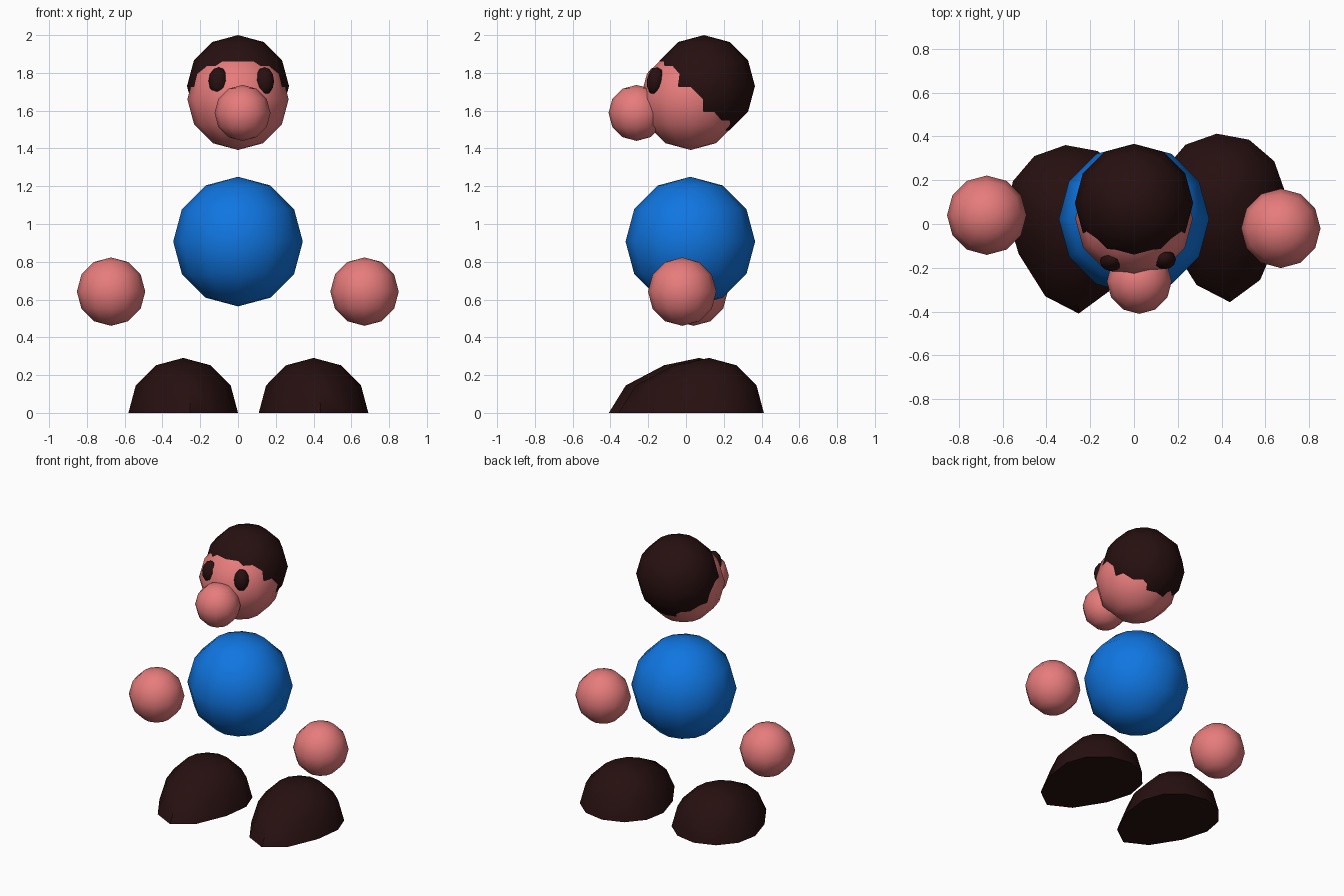
import bpy, bmesh, math
from mathutils import Matrix, Vector

cube = bpy.data.objects.get("Cube")
if cube:
    bpy.data.objects.remove(cube, do_unlink=True)


def material(name, color):
    m = bpy.data.materials.new(name)
    m.use_nodes = True
    m.diffuse_color = (*color, 1)
    m.node_tree.nodes["Principled BSDF"].inputs["Base Color"].default_value = (*color, 1)
    return m


skin = material("skin pink", (0.8, 0.2, 0.2))
blue = material("shirt blue", (0.005, 0.18, 0.75))
brown = material("dark brown", (0.02, 0.005, 0.005))


def ball(name, center, radii, mat, tilt=(0, 0, 0), shape=None):
    """Low-poly ball, optionally reshaped while still a unit sphere."""
    bm = bmesh.new()
    bmesh.ops.create_uvsphere(bm, u_segments=12, v_segments=6, radius=1)
    if shape:
        shape(bm)
    bmesh.ops.scale(bm, vec=Vector(radii), verts=bm.verts)
    mesh = bpy.data.meshes.new(name)
    bm.to_mesh(mesh)
    bm.free()
    mesh.materials.append(mat)
    obj = bpy.data.objects.new(name, mesh)
    obj.location = center
    obj.rotation_euler = [math.radians(a) for a in tilt]
    bpy.context.collection.objects.link(obj)
    bpy.ops.object.select_all(action="DESELECT")
    obj.select_set(True)
    bpy.context.view_layer.objects.active = obj
    bpy.ops.object.shade_smooth_by_angle(angle=math.radians(50))
    return obj


def shoe_shape(bm):
    """Halve the ball with a flat sole and draw the toe out to a point."""
    cut = bmesh.ops.bisect_plane(bm, geom=bm.verts[:] + bm.edges[:] + bm.faces[:],
                                 plane_co=(0, 0, 0), plane_no=(0, 0, -1),
                                 dist=0.001, clear_outer=True)
    rim = [e for e in bm.edges if e.is_boundary]
    bmesh.ops.contextual_create(bm, geom=rim)
    for v in bm.verts:
        if v.co.y < 0:
            v.co.y -= 0.65 * abs(v.co.y) ** 2.2
    bmesh.ops.recalc_face_normals(bm, faces=bm.faces[:])


# Torso
ball("body", (0, 0.023, 0.907), (0.343,) * 3, blue)

# Head and the overlapping cap of hair
ball("head", (0, 0.025, 1.66), (0.268,) * 3, skin)
ball("hair", (0, 0.095, 1.73), (0.27,) * 3, brown)
ball("nose", (0.024, -0.262, 1.588), (0.148,) * 3, skin)
ball("right_eye", (-0.103, -0.17, 1.757), (0.053, 0.045, 0.074), brown, (-8, 0, 0))
ball("left_eye", (0.14, -0.162, 1.757), (0.051, 0.045, 0.074), brown, (-8, 0, 0))

# Floating hands
ball("right_hand", (-0.672, 0.04, 0.642), (0.181,) * 3, skin)
ball("left_hand", (0.67, -0.02, 0.642), (0.181,) * 3, skin)

# Shoes
ball("right_shoe", (-0.29, 0.07, 0), (0.291,) * 3, brown, (0, 0, 4.5), shoe_shape)
ball("left_shoe", (0.4, 0.122, 0), (0.291,) * 3, brown, (0, 0, 4.5), shoe_shape)
